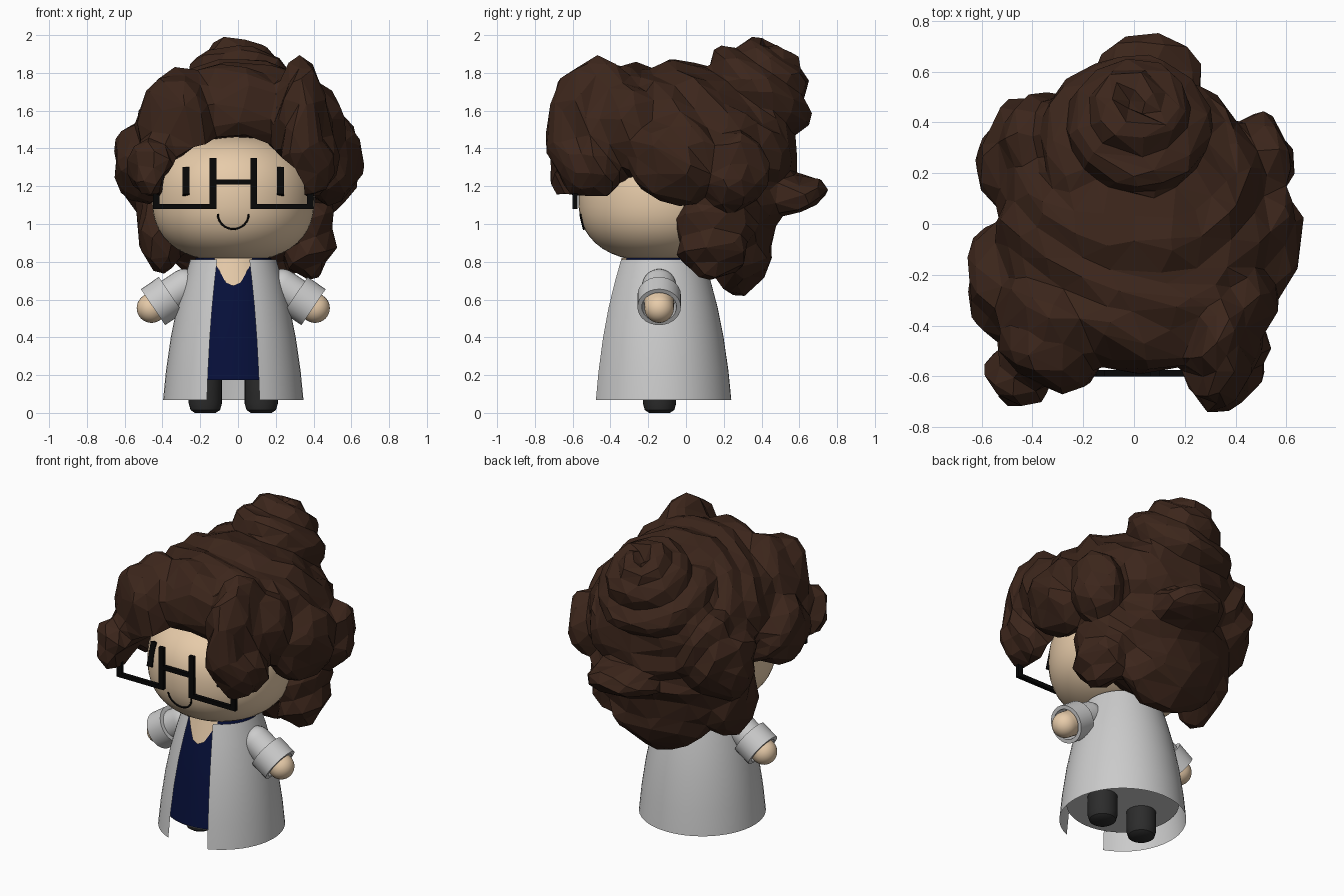
import bpy, bmesh, math
from math import sin, cos, pi, radians
from mathutils import Matrix, Vector, noise

if "Cube" in bpy.data.objects:
    bpy.data.objects.remove(bpy.data.objects["Cube"])

CX, CY = -0.025, -0.132          # axis of the figure


def material(name, rgb):
    m = bpy.data.materials.new(name)
    m.diffuse_color = (*rgb, 1)
    m.use_nodes = True
    m.node_tree.nodes["Principled BSDF"].inputs["Base Color"].default_value = m.diffuse_color
    return m


BROWN = material("brown", (0.045, 0.019, 0.011))
SKIN = material("skin", (0.80, 0.60, 0.40))
NAVY = material("navy", (0.002, 0.005, 0.043))
BLACK = material("black", (0.002, 0.002, 0.002))
DARK = material("dark_grey", (0.025, 0.025, 0.025))


def make(name, bm, mat=None, smooth=True):
    bmesh.ops.remove_doubles(bm, verts=bm.verts, dist=1e-4)
    bmesh.ops.recalc_face_normals(bm, faces=bm.faces)
    me = bpy.data.meshes.new(name)
    bm.to_mesh(me)
    bm.free()
    ob = bpy.data.objects.new(name, me)
    bpy.context.collection.objects.link(ob)
    if mat:
        me.materials.append(mat)
    if smooth:
        bpy.ops.object.select_all(action='DESELECT')
        ob.select_set(True)
        bpy.context.view_layer.objects.active = ob
        bpy.ops.object.shade_smooth_by_angle(angle=radians(35))
    return ob


def lathe(name, profile, loc, mat=None, n=40, gap=0.0, tilt=0.0):
    """Revolve (r, z) points; gap is the half opening at -y, tilt turns about y."""
    bm = bmesh.new()
    mtx = Matrix.Translation(loc) @ Matrix.Rotation(tilt, 4, 'Y')
    rows = []
    for i in range(n + 1):
        a = -pi / 2 + gap + (2 * pi - 2 * gap) * i / n
        rows.append([bm.verts.new(mtx @ Vector((r * cos(a), r * sin(a), z))) for r, z in profile])
    for p, q in zip(rows, rows[1:]):
        for k in range(len(profile) - 1):
            bm.faces.new((p[k], q[k], q[k + 1], p[k + 1]))
    bmesh.ops.dissolve_degenerate(bm, edges=bm.edges, dist=1e-5)
    return make(name, bm, mat)


def add_box(bm, x0, x1, y0, y1, z0, z1, tilt=0.0):
    m = Matrix.Translation(((x0 + x1) / 2, (y0 + y1) / 2, (z0 + z1) / 2))
    m = m @ Matrix.Rotation(tilt, 4, 'X') @ Matrix.Diagonal((x1 - x0, y1 - y0, z1 - z0, 1))
    bmesh.ops.create_cube(bm, size=1, matrix=m)


# head: slightly boxy ellipsoid
def head_r(z):
    return 0.43 * max(0, 1 - abs((z - 1.135) / 0.335) ** 2.4) ** (1 / 2.4)


head_z = [1.135 - 0.335 * cos(pi * i / 24) for i in range(25)]
lathe("head", [(head_r(z), z) for z in head_z], (CX, CY - 0.008, 0), SKIN, 48)

# eyes
for s, side in ((1, "right"), (-1, "left")):
    bm = bmesh.new()
    x = CX + s * 0.25
    add_box(bm, x - 0.018, x + 0.018, -0.495, -0.46, 1.15, 1.30, -0.3)
    make(side + "_eye", bm, BLACK, False)

# half-frame glasses
bm = bmesh.new()
for s in (1, -1):
    for a, b, z0, z1 in ((0.09, 0.425, 1.08, 1.105), (0.09, 0.125, 1.08, 1.35), (0.39, 0.425, 1.08, 1.27)):
        xs = sorted((CX + s * a, CX + s * b))
        add_box(bm, *xs, -0.60, -0.575, z0, z1)
add_box(bm, CX - 0.1, CX + 0.1, -0.60, -0.575, 1.21, 1.235)
make("glasses", bm, BLACK, False)

# smiling mouth
cu = bpy.data.curves.new("mouth", 'CURVE')
cu.dimensions = '3D'
cu.bevel_depth = 0.005
sp = cu.splines.new('POLY')
sp.points.add(16)
for i, p in enumerate(sp.points):
    a = pi + pi * i / 16
    x, z = 0.082 * cos(a), 1.053 + 0.08 * sin(a)
    p.co = (CX + x, CY - 0.012 - math.sqrt(head_r(z) ** 2 - x * x), z, 1)
cu.materials.append(BLACK)
bpy.context.collection.objects.link(bpy.data.objects.new("mouth", cu))

# open coat, shirt, closed underside
COAT = [(0.372, 0.067), (0.357, 0.22), (0.331, 0.4), (0.299, 0.56), (0.262, 0.7), (0.228, 0.812)]
lathe("coat", COAT, (CX, CY, 0), None, 48, radians(22))
SHIRT = [(0.33, 0.175), (0.297, 0.4), (0.265, 0.56), (0.232, 0.7), (0.2, 0.82)]
lathe("shirt", SHIRT, (CX, CY, 0), NAVY, 48)
lathe("coat_lining", [(0, 0.172), (0.33, 0.172)], (CX, CY, 0), None, 48)

# skin showing in the neckline: a curved strip with a V-shaped lower edge
bm = bmesh.new()
cols = []
for x, low in ((-.1, .8), (-.075, .755), (-.04, .69), (0, .672), (.04, .69), (.075, .755), (.1, .8)):
    cols.append([bm.verts.new((CX + x, CY - 0.008 - math.sqrt((0.232 - 0.267 * (z - 0.7)) ** 2 - x * x), z))
                 for z in (low, 0.82)])
for p, q in zip(cols, cols[1:]):
    bm.faces.new((p[0], q[0], q[1], p[1]))
make("neckline", bm, SKIN)

# legs, sleeves, cuffs and hands
for s, side in ((1, "right"), (-1, "left")):
    lathe(side + "_leg", [(0, 0), (0.055, 0), (0.078, 0.015), (0.088, 0.05), (0.088, 0.24), (0, 0.24)],
          (CX + s * 0.148, CY - 0.008, 0), DARK, 24)
    at, turn = (CX + s * 0.425, CY - 0.01, 0.56), s * radians(124)
    dome = [(0.09 * sin(pi / 2 * i / 8), -0.2 - 0.09 * cos(pi / 2 * i / 8)) for i in range(9)]
    lathe(side + "_sleeve", dome + [(0.09, -0.05)], at, None, 28, 0, turn)
    lathe(side + "_cuff", [(0.08, -0.115), (0.115, -0.115), (0.115, 0), (0.092, 0), (0.085, -0.07), (0, -0.07)],
          at, None, 28, 0, turn)
    tip = [(0.078 * cos(pi / 2 * i / 8), 0.01 + 0.078 * sin(pi / 2 * i / 8)) for i in range(9)]
    lathe(side + "_hand", [(0.078, -0.07)] + tip, at, SKIN, 28, 0, turn)

# hair: lumps (centre, radii) fused into one faceted mass
CROWN = [(0, -.05, 1.5, .54, .48, .36), (.02, -.34, 1.61, .40, .26, .24), (-.31, -.40, 1.52, .23, .27, .3),
         (.34, -.47, 1.51, .145, .27, .37), (-.45, -.58, 1.3, .13, .15, .17), (.38, -.5, 1.33, .15, .19, .2),
         (-.48, -.22, 1.33, .18, .25, .21), (.5, -.06, 1.34, .165, .26, .23), (.42, -.32, 1.5, .13, .25, .24),
         (0, .15, 1.42, .55, .34, .32)]
BACK = [(0, .2, 1.12, .49, .31, .38), (-.4, .12, 1.0, .14, .19, .26), (.37, .14, .93, .135, .2, .23),
        (0, .28, .86, .34, .16, .24), (.06, .54, 1.16, .22, .2, .12), (.48, .25, 1.29, .16, .18, .21),
        (-.45, .24, 1.29, .18, .19, .24), (0, .35, 1.4, .42, .23, .3), (-.36, .33, 1.38, .2, .19, .26)]
bm = bmesh.new()
for x, y, z, rx, ry, rz in CROWN + BACK:
    bmesh.ops.create_icosphere(bm, subdivisions=3, radius=1,
                               matrix=Matrix.Translation((x, y, z)) @ Matrix.Diagonal((rx, ry, rz, 1)))

# rolled bun: a strand spiralling outward and down round a tilted axis
BUN = Vector((0, 0.36, 1.69))
UP, OUT = Vector((0, 0.5, 0.866)), Vector((0, 0.866, -0.5))
for i in range(100):
    t = i / 99
    a, r, h = t * 5.2 * pi, 0.06 + 0.22 * t, 0.24 - 0.29 * t ** 1.5
    p = BUN + UP * h + Vector((1, 0, 0)) * r * cos(a) + OUT * r * sin(a)
    bmesh.ops.create_icosphere(bm, subdivisions=2, radius=0.062 + 0.033 * t, matrix=Matrix.Translation(p))
bmesh.ops.create_icosphere(bm, subdivisions=3, radius=0.19, matrix=Matrix.Translation(BUN))
me = bpy.data.meshes.new("hair")
bm.to_mesh(me)
bm.free()
hair = bpy.data.objects.new("hair", me)
bpy.context.collection.objects.link(hair)

# face opening cut out of the hair
bm = bmesh.new()
bmesh.ops.create_cone(bm, cap_ends=True, segments=40, radius1=1, radius2=1, depth=1,
                      matrix=Matrix.Translation((CX, -0.65, 1.12)) @ Matrix.Diagonal((0.39, 1.1, 0.345, 1))
                      @ Matrix.Rotation(pi / 2, 4, 'X'))
cutter = make("face_cutter", bm, None, False)
cutter.hide_render = True

mod = hair.modifiers.new("fuse", 'REMESH')
mod.mode, mod.voxel_size = 'VOXEL', 0.022
mod = hair.modifiers.new("blend", 'SMOOTH')
mod.factor, mod.iterations = 0.5, 4
mod = hair.modifiers.new("face", 'BOOLEAN')
mod.operation, mod.object, mod.solver = 'DIFFERENCE', cutter, 'EXACT'
dg = bpy.context.evaluated_depsgraph_get()
me = bpy.data.meshes.new_from_object(hair.evaluated_get(dg))
hair.modifiers.clear()
bpy.data.objects.remove(cutter)

# uneven locks: noise plus broken folds curling round the bun
moves = []
for v in me.vertices:
    d = (v.co - BUN).length
    fold = 0.012 * sin(d * 32 + 5 * noise.noise(v.co * 2.2)) if d > 0.4 else 0
    moves.append(v.normal * (0.022 * noise.noise(v.co * 5.5) + fold))
for v, m in zip(me.vertices, moves):
    v.co += m
hair.data = me
me.materials.clear()
me.materials.append(BROWN)
for p in me.polygons:
    p.use_smooth = False
mod = hair.modifiers.new("facets", 'DECIMATE')
mod.ratio = 1350 / sum(len(p.vertices) - 2 for p in me.polygons)
